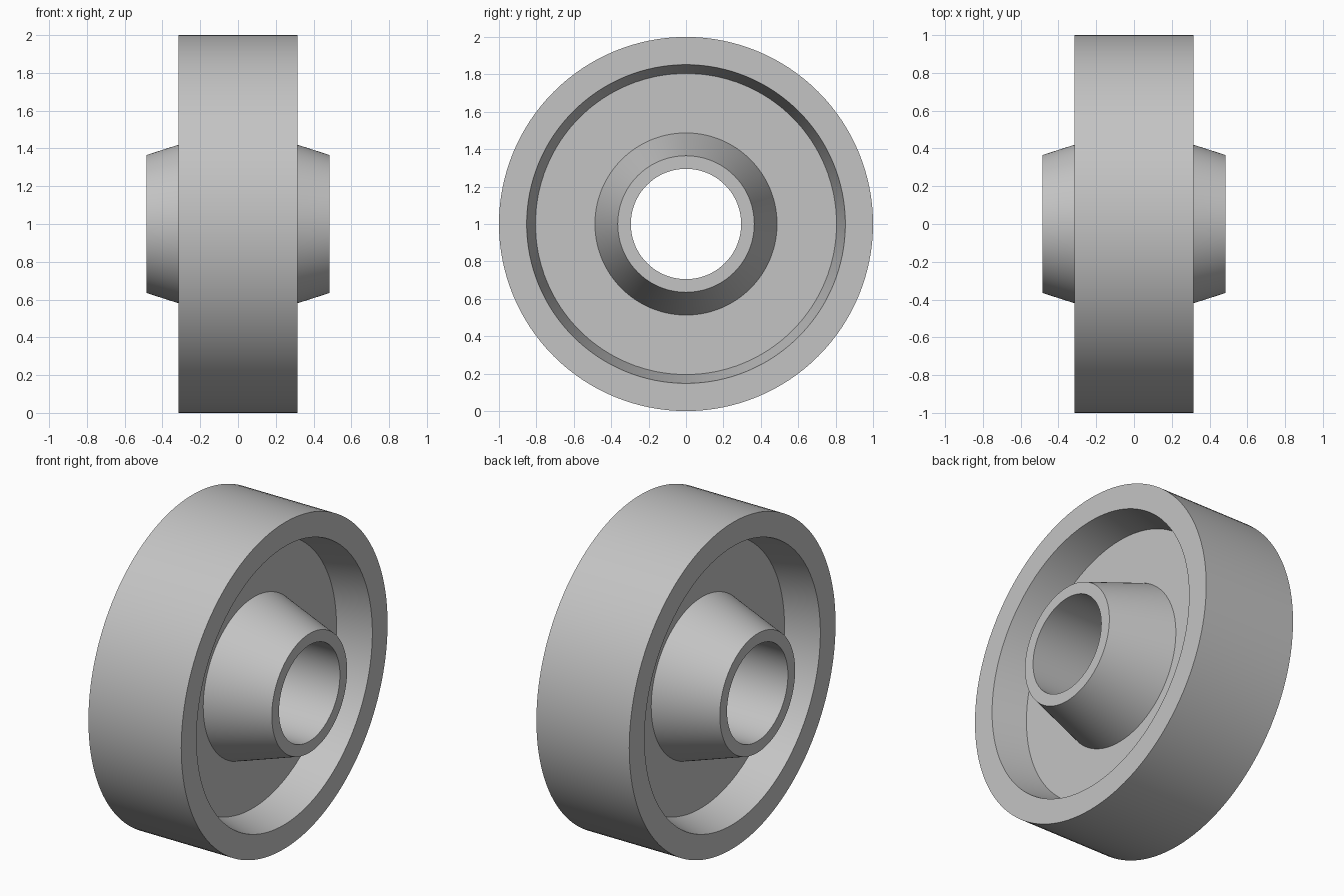
import bpy, bmesh, math
from mathutils import Matrix, Vector

cube = bpy.data.objects.get("Cube")
if cube:
    bpy.data.objects.remove(cube, do_unlink=True)

# Plain grey material
grey = bpy.data.materials.new("plain grey")
grey.use_nodes = True
colour = (0.55, 0.55, 0.55, 1)
grey.diffuse_color = colour
grey.node_tree.nodes["Principled BSDF"].inputs["Base Color"].default_value = colour

# Half cross-section as (x, radius): bore, tapered hub, web, tapered rim, tread
half = [(0.485, 0.295), (0.485, 0.365), (0.105, 0.487),
        (0.105, 0.805), (0.315, 0.852), (0.315, 1.0)]
profile = half + [(-x, r) for x, r in reversed(half)]


def revolve(name, section, centre, segments=128):
    """Turn a closed section around the x axis."""
    bm = bmesh.new()
    rings = []
    for i in range(segments):
        turn = Matrix.Rotation(math.tau * i / segments, 3, 'X')
        rings.append([bm.verts.new(turn @ Vector((x, 0, r))) for x, r in section])
    for i, ring in enumerate(rings):
        following = rings[(i + 1) % segments]
        for j in range(len(section)):
            k = (j + 1) % len(section)
            bm.faces.new((ring[j], ring[k], following[k], following[j]))
    bmesh.ops.recalc_face_normals(bm, faces=bm.faces)
    mesh = bpy.data.meshes.new(name)
    bm.to_mesh(mesh)
    bm.free()
    mesh.materials.append(grey)
    obj = bpy.data.objects.new(name, mesh)
    obj.location = centre
    bpy.context.collection.objects.link(obj)
    return obj


# Wheel: rim, web and hollow hub in one turned body
wheel = revolve("wheel", profile, (0, 0, 1))
bpy.ops.object.select_all(action='DESELECT')
wheel.select_set(True)
bpy.context.view_layer.objects.active = wheel
bpy.ops.object.shade_smooth_by_angle(angle=math.radians(10))
